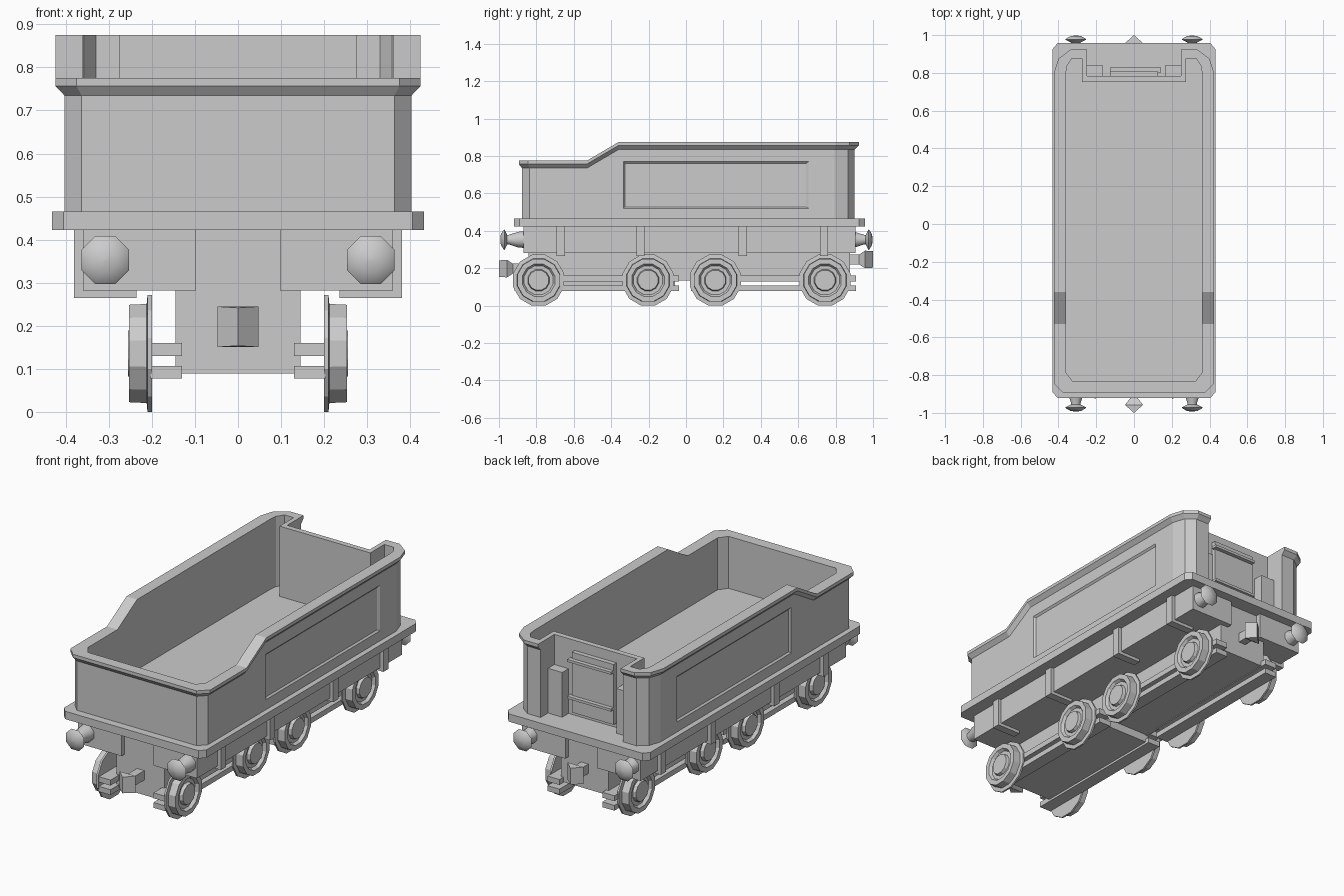
import bpy, bmesh
from math import cos, sin, pi, radians

if "Cube" in bpy.data.objects:
    bpy.data.objects.remove(bpy.data.objects["Cube"])


def finish(name, bm, mirror=False):
    bmesh.ops.remove_doubles(bm, verts=bm.verts, dist=1e-5)
    bmesh.ops.recalc_face_normals(bm, faces=bm.faces)
    me = bpy.data.meshes.new(name)
    bm.to_mesh(me)
    bm.free()
    ob = bpy.data.objects.new(name, me)
    bpy.context.collection.objects.link(ob)
    if mirror:
        ob.modifiers.new("mirror", 'MIRROR')
    return ob


def loft(name, loops, mirror=False):
    """Skin a stack of equal-length loops and cap both ends."""
    bm = bmesh.new()
    rings = [[bm.verts.new(p) for p in lp] for lp in loops]
    n = len(rings[0])
    for a, b in zip(rings, rings[1:]):
        for i in range(n):
            j = (i + 1) % n
            bm.faces.new((a[i], a[j], b[j], b[i]))
    bm.faces.new(rings[0])
    bm.faces.new(rings[-1])
    return finish(name, bm, mirror)


def box(name, x, y, z, mirror=False):
    loop = lambda h: [(x[0], y[0], h), (x[1], y[0], h), (x[1], y[1], h), (x[0], y[1], h)]
    return loft(name, [loop(z[0]), loop(z[1])], mirror)


def lathe(name, prof, n, place):
    """prof = (radius, distance along axis); place maps (a, b, d) to a point."""
    loops = [[place(r * cos(2 * pi * (i + .5) / n), r * sin(2 * pi * (i + .5) / n), d)
              for i in range(n)] for r, d in prof]
    return loft(name, loops, True)


# --- tub: half plans (front to rear) for body, rim and inside ---
body = [(.363, -.877), (.403, -.836), (.403, -.53), (.403, -.36), (.403, .795),
        (.38, .865), (.33, .902), (.25, .902), (.25, .783)]
rim = [(.375, -.894), (.424, -.846), (.424, -.53), (.424, -.36), (.424, .80),
       (.40, .875), (.335, .924), (.25, .924), (.25, .783)]
inner = [(.325, -.833), (.36, -.787), (.36, -.53), (.36, -.36), (.36, .80),
         (.355, .838), (.33, .875), (.275, .875), (.275, .753)]


def top(y):
    return .775 + .1 * min(1, max(0, (y + .53) / .17))


def plan(half, zf):
    full = half + [(-x, y) for x, y in reversed(half)]
    return [(x, y, zf(y)) for x, y in full]


tub = loft("tub", [
    plan(body, lambda y: .465), plan(body, lambda y: top(y) - .04),
    plan(rim, lambda y: top(y) - .018), plan(rim, top),
    plan(inner, top), plan(inner, lambda y: .49)])

# sunken side panels: replace each long outer side face
bm = bmesh.new()
bm.from_mesh(tub.data)
for s in (1, -1):
    f = next(f for f in bm.faces if len(f.verts) == 4
             and all(abs(v.co.x - s * .403) < 1e-4 for v in f.verts)
             and abs(f.calc_center_median().y - .217) < .05)
    outer = list(f.verts)
    c = f.calc_center_median()
    bm.faces.remove(f)
    rings = [outer]
    for x, y0, y1, z0, z1 in ((.403, -.335, .655, .52, .77), (.394, -.327, .642, .528, .76)):
        rings.append([bm.verts.new((s * x, y0 if v.co.y < c.y else y1,
                                    z0 if v.co.z < c.z else z1)) for v in outer])
    for a, b in zip(rings, rings[1:]):
        for i in range(4):
            j = (i + 1) % 4
            bm.faces.new((a[i], a[j], b[j], b[i]))
    bm.faces.new(rings[-1])
bmesh.ops.recalc_face_normals(bm, faces=bm.faces)
bm.to_mesh(tub.data)
bm.free()

# --- rear door, its strips and the lockers beside it ---
box("rear_door", (-.127, .127), (.775, .808), (.49, .82))
for z in (.57, .772):
    box("door_strip", (-.125, .14), (.80, .83), (z, z + .014))
box("rear_locker", (.164, .252), (.778, .838), (.46, .71), True)

# --- footplate with clipped corners ---
foot = [(.405, -.92), (.432, -.89), (.432, .925), (.405, .957)]
loft("footplate", [plan(foot, lambda y: .422), plan(foot, lambda y: .465)])

# --- underframe: end beams have a shallow central recess ---
box("sill", (-.36, .36), (-.843, .877), (.282, .425))
box("front_beam_block", (.097, .36), (-.87, -.83), (.282, .425), True)
box("rear_beam_block", (.097, .36), (.86, .907), (.282, .425), True)
box("centre_frame", (-.145, .145), (-.843, .877), (.134, .288))
box("front_frame_drop", (-.145, .145), (-.843, -.06), (.09, .14))
for y in (-.67, -.243, .304, .738):
    box("sill_bracket", (.235, .38), (y - .022, y + .022), (.265, .425), True)

# --- side rods between the wheels ---
for y0, y1 in ((-.918, -.037), (.027, .91)):
    for z0, z1 in ((.078, .107), (.13, .16)):
        box("side_rod", (.13, .203), (y0, y1), (z0, z1), True)

# --- wheels: flange, tread, sunken web and hub ---
wheel = [(.001, .2), (.141, .2), (.141, .21), (.119, .212), (.117, .253),
         (.09, .253), (.08, .238), (.06, .238), (.055, .255), (.001, .255)]
for y in (-.788, -.203, .157, .743):
    lathe("wheel", wheel, 12, lambda a, b, d, y=y: (d, y + a, .136 + b))

# --- buffers (smooth heads) and couplers at both ends ---
buffer = [(.048, 0), (.045, .03), (.028, .078), (.028, .088), (.06, .103), (.054, .109), (.03, .122), (.001, .125)]
for s, start, zc in ((-1, -.868, .198), (1, .873, .247)):
    ob = lathe("buffer", buffer, 8,
               lambda a, b, d, s=s, st=start: (.308 + a, st + s * d, .353 + b))
    bpy.ops.object.select_all(action='DESELECT')
    ob.select_set(True)
    bpy.context.view_layer.objects.active = ob
    bpy.ops.object.shade_smooth_by_angle(angle=radians(50))
    loops = []
    for x, d, h in ((.022, .83, .026), (.022, .925, .026), (.048, .957, .047), (.0005, 1.0, .044)):
        loops.append([(-x, s * d, zc - h), (x, s * d, zc - h), (x, s * d, zc + h), (-x, s * d, zc + h)])
    loft("coupler", loops)
